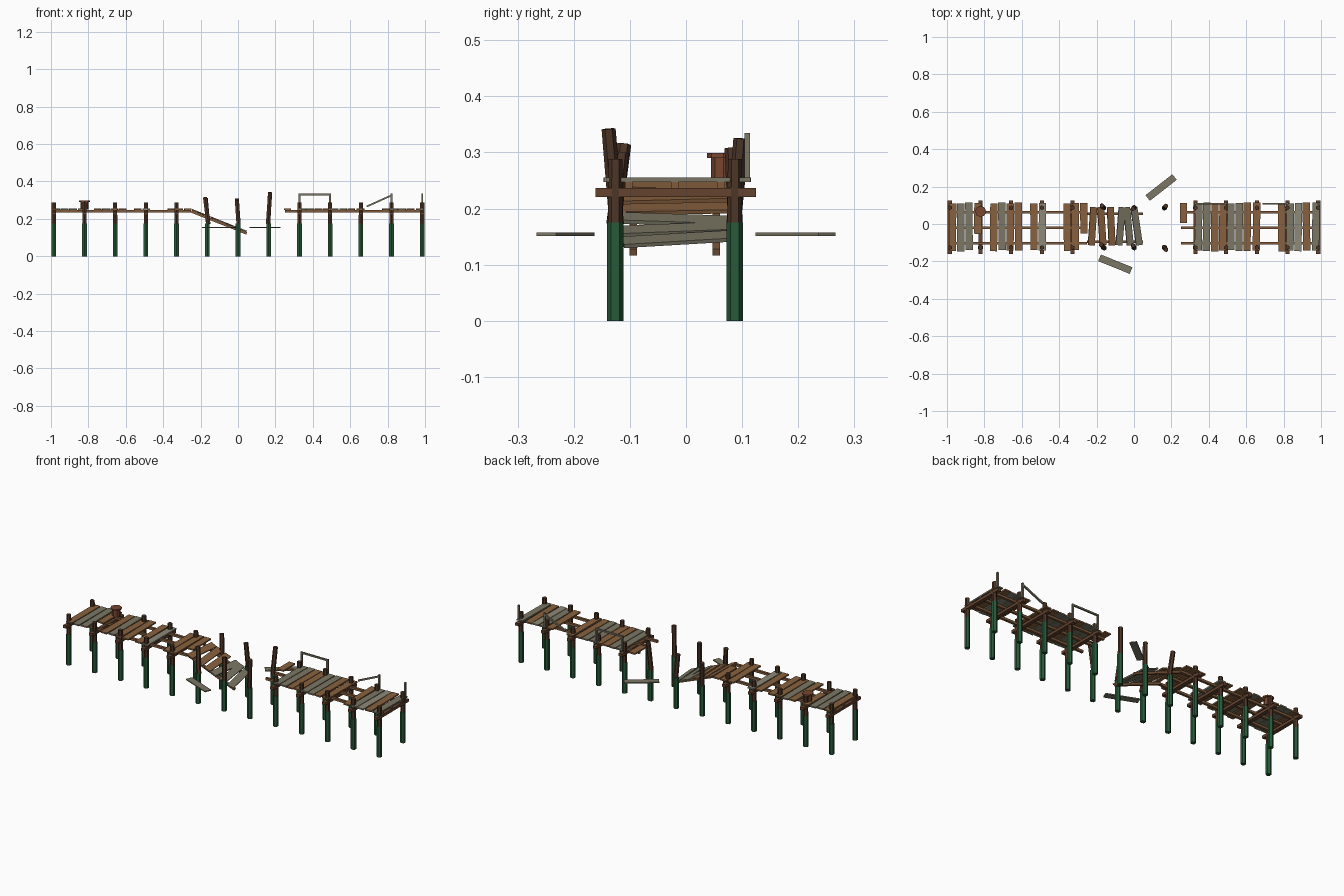
import bpy, bmesh, math, random
from mathutils import Matrix, Vector, Euler

if "Cube" in bpy.data.objects:
    bpy.data.objects.remove(bpy.data.objects["Cube"])

random.seed(4)


def mat(name, c):
    m = bpy.data.materials.new(name)
    m.diffuse_color = (*c, 1)
    m.use_nodes = True
    m.node_tree.nodes["Principled BSDF"].inputs["Base Color"].default_value = m.diffuse_color
    return m


GREEN = mat("algae_wood", (0.022, 0.10, 0.042))
DARK = mat("dark_wood", (0.075, 0.036, 0.02))
BEAM = mat("beam_wood", (0.13, 0.055, 0.028))
BROWN = mat("brown_wood", (0.25, 0.12, 0.05))
TAN = mat("stringer_wood", (0.22, 0.105, 0.045))
GREY = mat("weathered_wood", (0.20, 0.185, 0.13))
PALE = mat("pale_wood", (0.27, 0.25, 0.19))
RED = mat("bollard_wood", (0.19, 0.06, 0.03))


def finish(name, bm, material):
    me = bpy.data.meshes.new(name)
    bm.to_mesh(me)
    bm.free()
    me.materials.append(material)
    ob = bpy.data.objects.new(name, me)
    bpy.context.collection.objects.link(ob)
    return ob


def box(name, center, size, material, rot=(0, 0, 0)):
    bm = bmesh.new()
    m = Matrix.Translation(center) @ Euler(rot).to_matrix().to_4x4() @ Matrix.Diagonal((*size, 1))
    bmesh.ops.create_cube(bm, size=1, matrix=m)
    return finish(name, bm, material)


def bar(name, a, b, w, h, material):
    # rectangular bar between two points lying in an x-z plane
    a, b = Vector(a), Vector(b)
    d = b - a
    return box(name, (a + b) / 2, (d.length, w, h), material, (0, -math.atan2(d.z, d.x), 0))


def pole(name, a, b, r1, r2, sides, material):
    a, b = Vector(a), Vector(b)
    d = b - a
    q = Vector((0, 0, 1)).rotation_difference(d.normalized()).to_matrix().to_4x4()
    bm = bmesh.new()
    bmesh.ops.create_cone(bm, cap_ends=True, segments=sides, radius1=r1, radius2=r2, depth=d.length,
                          matrix=Matrix.Translation((a + b) / 2) @ q)
    return finish(name, bm, material)


# piles: green wet part, dark upper part, leaning where the dock has collapsed
SIDES = {"front": -0.126, "back": 0.087}
LEAN = {5: {"front": (-0.012, 0.016, 0.315), "back": (-0.008, 0.012, 0.31)},
        6: {"front": (-0.006, 0.012, 0.30), "back": (-0.006, -0.006, 0.308)},
        7: {"front": (0.008, -0.012, 0.342), "back": (0.006, 0.01, 0.325)}}
for i in range(13):
    x = -0.985 + i * 1.97 / 12
    for side, y in SIDES.items():
        pole(f"pile_base_{side}_{i}", (x, y, 0), (x, y, 0.175), 0.0145, 0.0145, 6, GREEN)
        dx, dy, top = LEAN.get(i, {}).get(side, (0, 0, 0.288))
        pole(f"pile_top_{side}_{i}", (x - dx * 0.5, y - dy * 0.2, 0.172), (x + dx, y + dy, top),
             0.013, 0.0125, 6, DARK)
    if i not in LEAN:
        box(f"crossbeam_{i}", (x, -0.018, 0.229), (0.022, 0.286, 0.016), BEAM)

# long stringers on both standing parts
for k, y in enumerate((-0.102, -0.02, 0.062)):
    box(f"stringer_left_{k}", (-0.62, y, 0.2415), (0.74, 0.014, 0.013), TAN)
    box(f"stringer_right_{k}", (0.62, y, 0.2415), (0.74, 0.014, 0.013), TAN)


# deck planks: (x, colour, front end y)
F = -0.143
DECK = [(-0.97, "b", F), (-0.926, "g", F), (-0.882, "g", F), (-0.835, "b", -0.05), (-0.75, "b", F),
        (-0.706, "g", F), (-0.662, "b", F), (-0.618, "b", F), (-0.535, "b", F), (-0.49, "p", F),
        (-0.357, "b", F), (-0.314, "b", F), (-0.268, "b", -0.055),
        (0.265, "b", 0.002), (0.345, "g", F), (0.388, "g", F), (0.432, "b", F), (0.475, "b", F),
        (0.518, "g", F), (0.562, "g", F), (0.605, "b", F), (0.655, "b", F),
        (0.79, "b", F), (0.835, "g", F), (0.878, "p", F), (0.922, "b", F), (0.972, "g", F)]
WOOD = {"b": BROWN, "g": GREY, "p": PALE}
for i, (x, c, y0) in enumerate(DECK):
    y0 += random.uniform(-0.004, 0.004)
    y1 = 0.112 + random.uniform(-0.004, 0.004)
    box(f"deck_plank_{i}", (x, (y0 + y1) / 2, 0.2515), (0.039, y1 - y0, 0.008), WOOD[c],
        (0, 0, random.uniform(-0.015, 0.015)))

# collapsed span hanging into the water
A, B = (-0.25, 0.240), (0.046, 0.122)
slope = math.atan2(A[1] - B[1], B[0] - A[0])
for k, y in enumerate((-0.094, 0.054)):
    bar(f"sagging_stringer_{k}", (A[0], y, A[1]), (B[0], y, B[1]), 0.013, 0.013, TAN)
SAG = [(-0.222, "b", -4), (-0.172, "b", 4), (-0.122, "b", 3), (-0.072, "g", -5), (-0.03, "g", 6), (0.014, "g", 9)]
for i, (x, c, a) in enumerate(SAG):
    z = A[1] - (x - A[0]) * math.tan(slope) + 0.011
    ob = box(f"sagging_plank_{i}", (0, 0, 0), (0.038, 0.205, 0.007), WOOD[c])
    ob.matrix_world = (Matrix.Translation((x, -0.012, z)) @ Matrix.Rotation(slope, 4, "Y")
                       @ Matrix.Rotation(math.radians(a), 4, "Z"))

# loose planks drifting on the water
box("floating_plank_back", (0.145, 0.195, 0.1545), (0.182, 0.038, 0.006), GREY, (0, 0, math.radians(38)))
box("floating_plank_front", (-0.10, -0.215, 0.1545), (0.182, 0.038, 0.006), GREY, (0, 0, math.radians(-22)))

# broken handrail along the back
RY = 0.109
for i, x in enumerate((0.328, 0.492, 0.82, 0.985)):
    box(f"rail_post_{i}", (x, RY, 0.2925), (0.010, 0.010, 0.085), GREY)
bar("handrail", (0.323, RY, 0.330), (0.497, RY, 0.330), 0.009, 0.009, GREY)
bar("fallen_handrail", (0.688, RY, 0.266), (0.822, RY, 0.326), 0.009, 0.009, GREY)

# mooring bollard
pole("bollard", (-0.82, 0.067, 0.25), (-0.82, 0.067, 0.292), 0.022, 0.022, 8, RED)
pole("bollard_cap", (-0.82, 0.067, 0.29), (-0.82, 0.067, 0.299), 0.03, 0.03, 8, RED)
